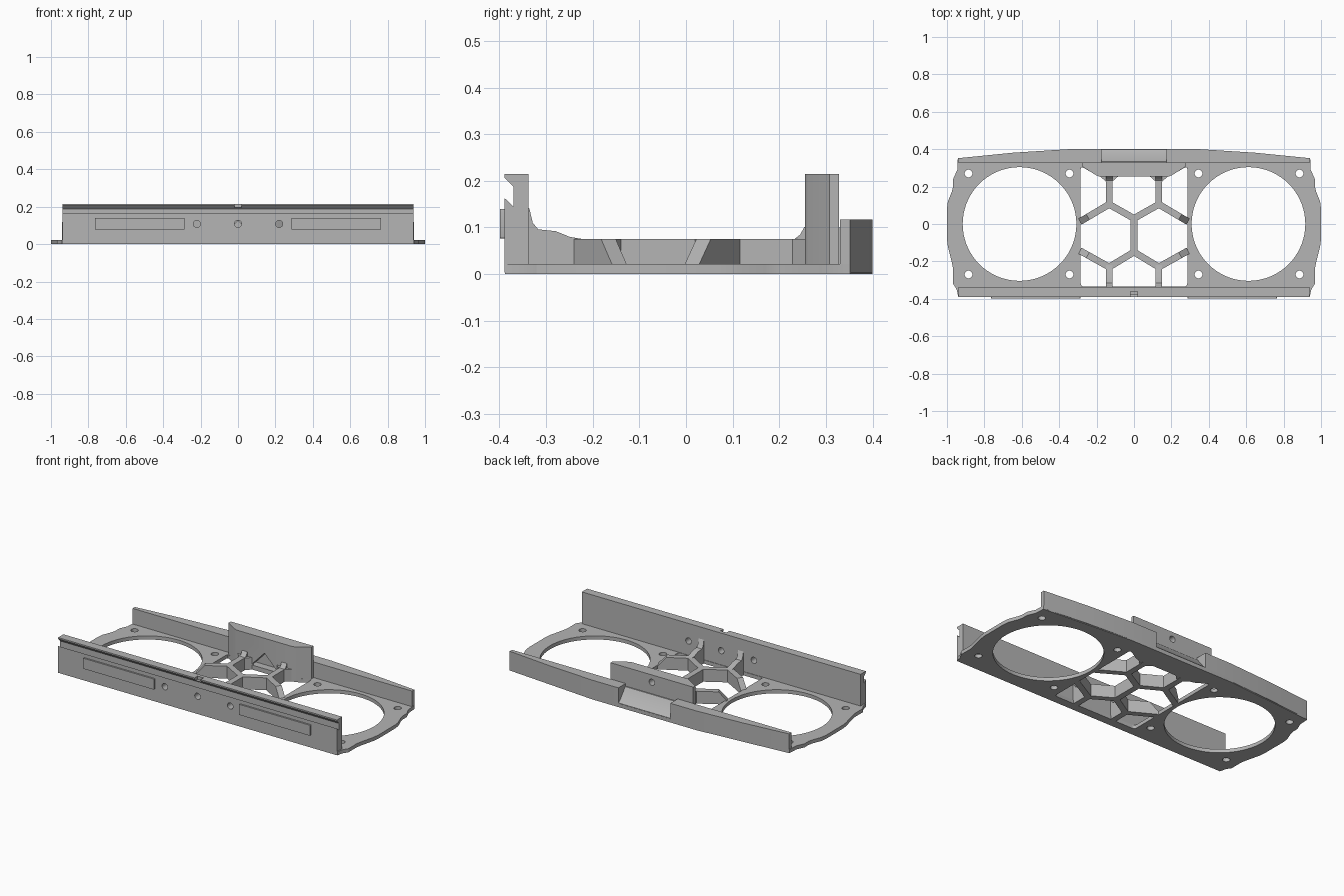
import bpy, bmesh, math
from mathutils import Vector, Matrix

if "Cube" in bpy.data.objects:
    bpy.data.objects.remove(bpy.data.objects["Cube"], do_unlink=True)

grey = bpy.data.materials.new("plain grey")
grey.use_nodes = True
colour = (0.46, 0.46, 0.46, 1)
grey.diffuse_color = colour
grey.node_tree.nodes["Principled BSDF"].inputs["Base Color"].default_value = colour

UP = Matrix.Identity(4)
# Maps profile (a, b, depth) to (depth, a, b): profile in the yz plane
ALONG_X = Matrix(((0, 0, 1, 0), (1, 0, 0, 0), (0, 1, 0, 0), (0, 0, 0, 1)))
# Maps profile (a, b, depth) to (a, depth, b): profile in the xz plane
ALONG_Y = Matrix(((1, 0, 0, 0), (0, 0, 1, 0), (0, 1, 0, 0), (0, 0, 0, 1)))


def prism(name, points, low, high, frame=UP):
    bm = bmesh.new()
    face = bm.faces.new([bm.verts.new((a, b, low)) for a, b in points])
    top = bmesh.ops.extrude_face_region(bm, geom=[face])["geom"]
    bmesh.ops.translate(bm, vec=(0, 0, high - low),
                        verts=[v for v in top if isinstance(v, bmesh.types.BMVert)])
    bm.transform(frame)
    bmesh.ops.recalc_face_normals(bm, faces=bm.faces)
    mesh = bpy.data.meshes.new(name)
    bm.to_mesh(mesh)
    bm.free()
    mesh.materials.append(grey)
    obj = bpy.data.objects.new(name, mesh)
    bpy.context.collection.objects.link(obj)
    return obj


def circle(x, y, r, n=24):
    return [(x + r * math.cos(math.tau * i / n), y + r * math.sin(math.tau * i / n))
            for i in range(n)]


def rect(x0, x1, y0, y1):
    return [(x0, y0), (x1, y0), (x1, y1), (x0, y1)]


def mirrored(half):
    return half + [(-x, y) for x, y in reversed(half)]


def rounded(points, r, n=5):
    result = []
    for i, p in enumerate(points):
        p = Vector(p)
        a = p + (Vector(points[i - 1]) - p).normalized() * r
        b = p + (Vector(points[(i + 1) % len(points)]) - p).normalized() * r
        for k in range(n + 1):
            t = k / n
            result.append(tuple(a * (1 - t) ** 2 + p * 2 * t * (1 - t) + b * t * t))
    return result


def cut(obj, cutters):
    for c in cutters:
        c.hide_render = True
        m = obj.modifiers.new("cut", "BOOLEAN")
        m.operation, m.solver, m.object = "DIFFERENCE", "EXACT", c
    bpy.context.view_layer.update()
    mesh = bpy.data.meshes.new_from_object(
        obj.evaluated_get(bpy.context.evaluated_depsgraph_get()))
    obj.modifiers.clear()
    obj.data = mesh
    for c in cutters:
        bpy.data.objects.remove(c, do_unlink=True)


# Base plate with two fan openings, screw holes and the central opening
edge = [(0.94, -0.388), (0.948, -0.35), (0.967, -0.32), (0.967, -0.24), (0.975, -0.2),
        (0.995, -0.12), (1, -0.08)]
outline = edge + [(1, 0.08), (0.995, 0.12), (0.975, 0.17), (0.967, 0.2), (0.967, 0.24),
                  (0.945, 0.29), (0.942, 0.352), (0.35, 0.4)]
plate = prism("base_plate", mirrored(outline), 0, 0.022)
window = mirrored([(0.285, -0.335), (0.285, 0.31), (0.2, 0.26)])
cutters = [prism("window_cutter", rounded(window, 0.02), -0.1, 0.1)]
for s in (-1, 1):
    cutters.append(prism("fan_cutter", circle(s * 0.612, 0, 0.304, 72), -0.1, 0.1))
    for x in (0.345, 0.885):
        for y in (-0.27, 0.27):
            cutters.append(prism("hole_cutter", circle(s * x, y, 0.021), -0.1, 0.1))
cut(plate, cutters)

# Front wall with hooked groove, screw holes and top notch
wall_profile = [(-0.389, 0.004), (-0.338, 0.004), (-0.338, 0.215), (-0.389, 0.215),
                (-0.389, 0.207), (-0.37, 0.187), (-0.37, 0.145), (-0.389, 0.163)]
wall = prism("front_wall", wall_profile, -0.938, 0.938, ALONG_X)
cutters = [prism("hole_cutter", circle(x, 0.108, 0.019), -0.5, -0.2, ALONG_Y)
           for x in (-0.795, -0.22, 0, 0.22, 0.795)]
cutters.append(prism("notch_cutter", rect(-0.02, 0.02, 0.195, 0.3), -0.5, -0.36, ALONG_Y))
cut(wall, cutters)

# Raised pads on the front wall
for s, side in ((1, "left"), (-1, "right")):
    pad = [(s * x, z) for x, z in rect(0.285, 0.765, 0.076, 0.14)]
    prism("front_pad_" + side, rounded(pad, 0.006, 3), -0.399, -0.38, ALONG_Y)

# Back wall halves
for s, side in ((1, "left"), (-1, "right")):
    half = [(0.175, 0.33), (0.94, 0.33), (0.94, 0.352), (0.65, 0.381),
            (0.35, 0.4), (0.175, 0.4)]
    prism("back_wall_" + side, [(s * x, y) for x, y in half], 0.004, 0.117)

# Sloped recess floor between the halves
ramp = [(0.32, 0.004), (0.399, 0.004), (0.399, 0.025), (0.385, 0.035), (0.345, 0.085),
        (0.335, 0.1), (0.32, 0.1)]
prism("back_ramp", ramp, -0.18, 0.18, ALONG_X)

# Tall back block with a peaked pocket and a screw hole
block_plan = mirrored([(0.278, 0.328), (0.278, 0.308), (0.262, 0.298), (0.205, 0.262), (0.19, 0.255)])
block = prism("tall_back_block", block_plan, 0.004, 0.215)
cut(block, [prism("pocket_cutter", [(-0.09, 0.03), (0.09, 0.03), (0, 0.125)], 0.2, 0.3, ALONG_Y),
            prism("hole_cutter", circle(0, 0.17, 0.019), 0.285, 0.4, ALONG_Y)])


# Honeycomb ribs
def rib(name, start, end, profile, width=0.036):
    a, b = Vector(start), Vector(end)
    d = (b - a).normalized()
    frame = Matrix(((d.x, 0, -d.y, a.x), (d.y, 0, d.x, a.y), (0, 1, 0, 0), (0, 0, 0, 1)))
    prism(name, [(t * (b - a).length, z) for t, z in profile], -width / 2, width / 2, frame)


H = 0.075
flat = [(-0.04, 0), (1.04, 0), (1.04, H), (-0.04, H)]
sloped = [(-0.04, 0), (1.03, 0), (1.03, 0.02), (0.75, H), (-0.04, H)]
rise = [(0, 0), (1.05, 0), (1.05, 0.15), (0.98, 0.14), (0.92, 0.11), (0.82, 0.096),
        (0.5, 0.092), (0.25, 0.08), (0, H)]
rise_back = [(0, 0), (1.05, 0), (1.05, 0.11), (0.98, 0.1), (0.93, 0.085), (0.85, H), (0, H)]
rib("centre_rib", (0, 0.03), (0, -0.15), flat)
for s, side in ((1, "left"), (-1, "right")):
    x = s * 0.133
    rib("upper_inner_rib_" + side, (0, 0.03), (x, 0.105), flat)
    rib("upper_outer_rib_" + side, (x, 0.105), (s * 0.285, 0.015), sloped)
    rib("back_rib_" + side, (x, 0.1), (x, 0.256), rise_back)
    rib("lower_inner_rib_" + side, (0, -0.15), (x, -0.23), flat)
    rib("lower_outer_rib_" + side, (x, -0.23), (s * 0.285, -0.145), sloped)
    rib("front_rib_" + side, (x, -0.22), (x, -0.338), rise)
    # Flared gusset joining rib and block
    flare = [(x - 0.055, 0.26), (x + 0.055, 0.26), (x + 0.018, 0.228), (x - 0.018, 0.228)]
    prism("rib_gusset_" + side, flare, 0.002, H)

# Smooth the round holes and keep hard edges
bpy.ops.object.select_all(action="DESELECT")
for obj in bpy.context.collection.objects:
    if obj.type == "MESH":
        obj.select_set(True)
        bpy.context.view_layer.objects.active = obj
bpy.ops.object.shade_smooth_by_angle(angle=math.radians(30))
